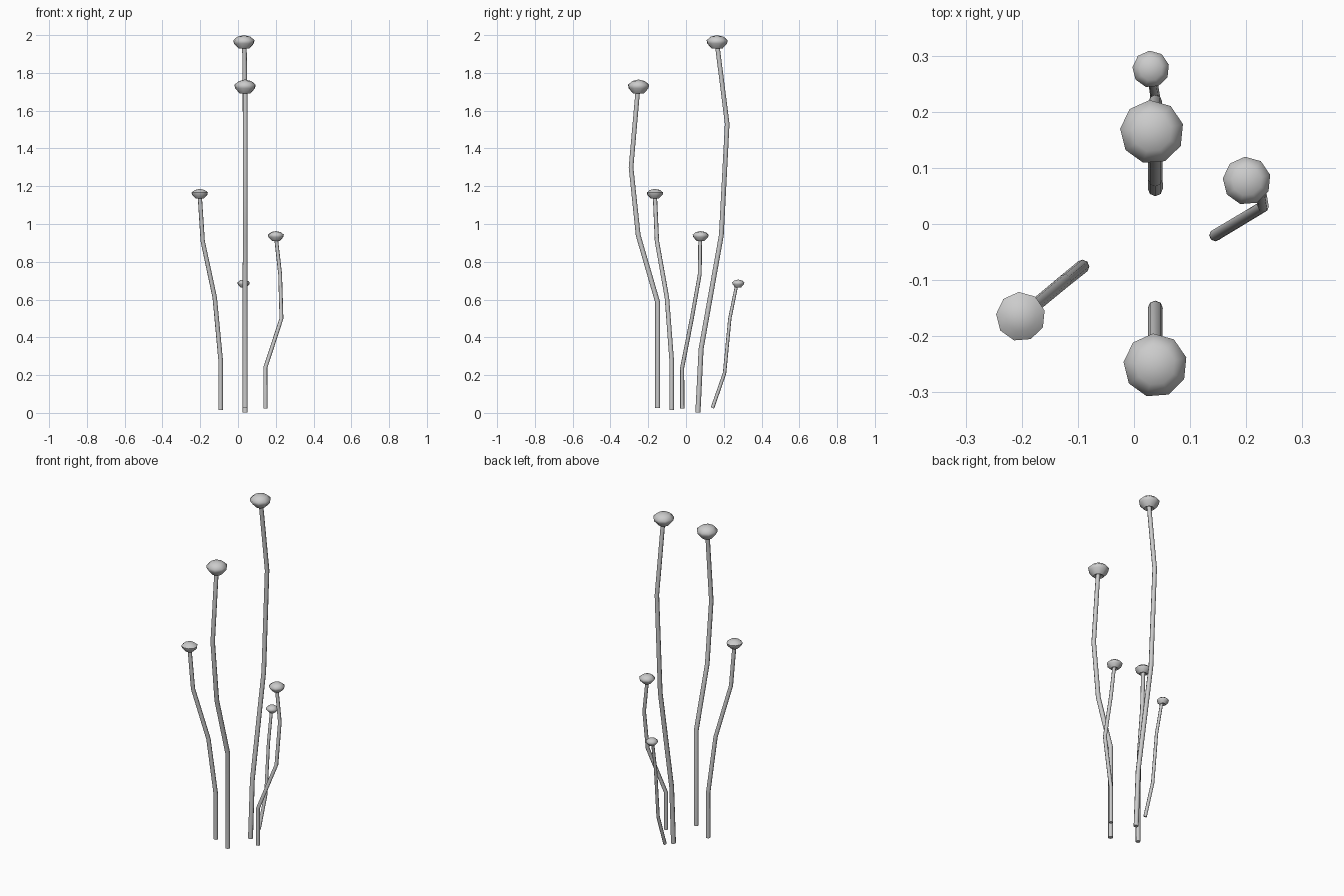
import bpy, bmesh, math

if "Cube" in bpy.data.objects:
    bpy.data.objects.remove(bpy.data.objects["Cube"])

# stem path, stem radius, cap centre (x, y), cap radius, cap bottom, cap top
MUSHROOMS = [
    ("tallest", [(.038, .063, .002), (.038, .08, .34), (.038, .187, .94), (.038, .218, 1.53), (.034, .165, 1.95)],
     .0135, (.032, .164), .057, 1.928, 2.0),
    ("tall", [(.038, -.15, .026), (.038, -.15, .585), (.038, -.253, .94), (.038, -.291, 1.30), (.038, -.254, 1.72)],
     .0135, (.038, -.252), .057, 1.69, 1.765),
    ("medium", [(-.092, -.076, .016), (-.092, -.076, .28), (-.123, -.101, .61), (-.187, -.154, .91), (-.203, -.165, 1.16)],
     .0125, (-.202, -.165), .044, 1.135, 1.186),
    ("short", [(.145, -.02, .022), (.145, -.02, .24), (.23, .031, .5), (.223, .073, .735), (.201, .075, .93)],
     .011, (.201, .077), .043, .911, .963),
    ("shortest", [(.04, .14, .026), (.04, .204, .21), (.037, .232, .5), (.031, .27, .685)],
     .0095, (.03, .276), .033, .665, .706),
]

# cap profile: (radius, height) from top ring to bottom ring, as fractions
CAP_PROFILE = [(.62, .88), (1.0, .62), (.94, .38), (.5, 0.0)]
SIDES = 9


def finish(obj, angle):
    bpy.ops.object.select_all(action='DESELECT')
    obj.select_set(True)
    bpy.context.view_layer.objects.active = obj
    if obj.type == 'CURVE':
        bpy.ops.object.convert(target='MESH')
    bpy.ops.object.shade_smooth_by_angle(angle=math.radians(angle))


def make_stem(name, path, radius):
    curve = bpy.data.curves.new(name, 'CURVE')
    curve.dimensions = '3D'
    curve.bevel_depth = radius
    curve.bevel_resolution = 2
    curve.use_fill_caps = True
    spline = curve.splines.new('POLY')
    spline.points.add(len(path) - 1)
    for i, (point, co) in enumerate(zip(spline.points, path)):
        point.co = (*co, 1)
        point.radius = 1 - .12 * i / (len(path) - 1)
    obj = bpy.data.objects.new(name, curve)
    bpy.context.collection.objects.link(obj)
    finish(obj, 50)


def make_cap(name, centre, radius, z0, z1):
    bm = bmesh.new()
    cx, cy = centre
    h = z1 - z0
    rings = [[bm.verts.new((cx + radius * r * math.cos(2 * math.pi * k / SIDES + .25),
                            cy + radius * r * math.sin(2 * math.pi * k / SIDES + .25),
                            z0 + h * t)) for k in range(SIDES)]
             for r, t in CAP_PROFILE]
    top = bm.verts.new((cx, cy, z1))
    under = bm.verts.new((cx, cy, z0 + h * .2))
    for k in range(SIDES):
        n = (k + 1) % SIDES
        bm.faces.new((top, rings[0][k], rings[0][n]))
        for a, b in zip(rings, rings[1:]):
            bm.faces.new((a[k], b[k], b[n], a[n]))
        bm.faces.new((under, rings[-1][n], rings[-1][k]))
    bmesh.ops.recalc_face_normals(bm, faces=bm.faces)
    mesh = bpy.data.meshes.new(name)
    bm.to_mesh(mesh)
    bm.free()
    obj = bpy.data.objects.new(name, mesh)
    bpy.context.collection.objects.link(obj)
    finish(obj, 60)


for label, path, stem_r, centre, cap_r, z0, z1 in MUSHROOMS:
    make_stem(label + "_stem", path, stem_r)
    make_cap(label + "_cap", centre, cap_r, z0, z1)
